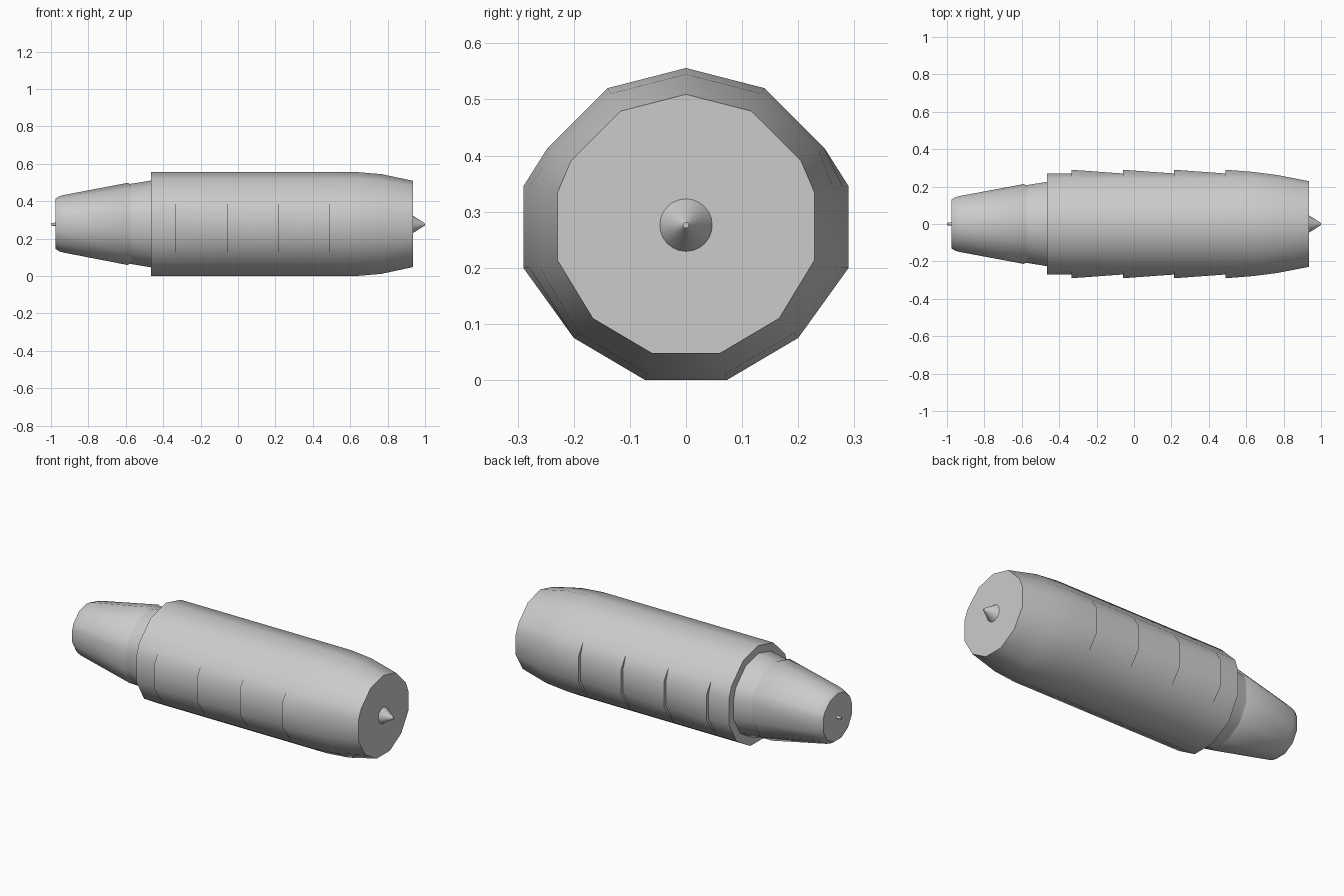
import bpy, bmesh, math

if "Cube" in bpy.data.objects:
    bpy.data.objects.remove(bpy.data.objects["Cube"])

CZ = 0.28  # axis height
# right half of the faceted cross-section (y, z), top to bottom
HALF = [(0, .556), (.14, .52), (.247, .413), (.27, .345), (.27, .2), (.2, .075), (.073, 0)]


def section(x, scale, side):
    """Full ring; 'side' is the half width of the side vertices before scaling."""
    half = [(side if i in (3, 4) else y, z) for i, (y, z) in enumerate(HALF)]
    ring = half + [(-y, z) for y, z in reversed(half[1:])]
    return [(x, y * scale, CZ + (z - CZ) * scale) for y, z in ring]


def loft(name, rings):
    bm = bmesh.new()
    loops = [[bm.verts.new(p) for p in section(*r)] for r in rings]
    n = len(loops[0])
    for a, b in zip(loops, loops[1:]):
        for i in range(n):
            j = (i + 1) % n
            bm.faces.new((a[i], a[j], b[j], b[i]))
    bm.faces.new(loops[0])
    bm.faces.new(loops[-1])
    bmesh.ops.remove_doubles(bm, verts=bm.verts[:], dist=1e-4)
    bmesh.ops.recalc_face_normals(bm, faces=bm.faces[:])
    me = bpy.data.meshes.new(name)
    bm.to_mesh(me)
    bm.free()
    ob = bpy.data.objects.new(name, me)
    bpy.context.collection.objects.link(ob)
    smooth(ob)
    return ob


def smooth(ob):
    bpy.ops.object.select_all(action='DESELECT')
    ob.select_set(True)
    bpy.context.view_layer.objects.active = ob
    bpy.ops.object.shade_smooth_by_angle(angle=math.radians(45))


def cone(name, x0, x1, r0, r1, verts):
    direction = 1 if x1 > x0 else -1
    bpy.ops.mesh.primitive_cone_add(vertices=verts, radius1=r0, radius2=r1, depth=abs(x1 - x0),
                                    location=((x0 + x1) / 2, 0, CZ - .004),
                                    rotation=(0, direction * math.pi / 2, 0))
    bpy.context.object.name = name
    smooth(bpy.context.object)


# main shell with stepped louvres on both sides
rings = [(-.465, 1, .27)]
for x in (-.335, -.06, .215, .49):
    rings += [(x, 1, .27), (x, 1, .29)]
rings += [(.63, 1, .279), (.765, .96, .273), (.935, .83, .276)]
loft("main_shell", rings)

# tapered tail with a raised collar lip
loft("tail_cone", [(-.45, .84, .27), (-.465, .835, .27), (-.565, .775, .27), (-.58, .77, .27),
                   (-.59, .79, .27), (-.93, .555, .27), (-.955, .53, .27), (-.975, .485, .27)])

# nose spike and tail nub
cone("nose_spike", .93, 1.0, .05, .005, 24)
cone("tail_nub", -.97, -1.0, .01, .006, 12)
